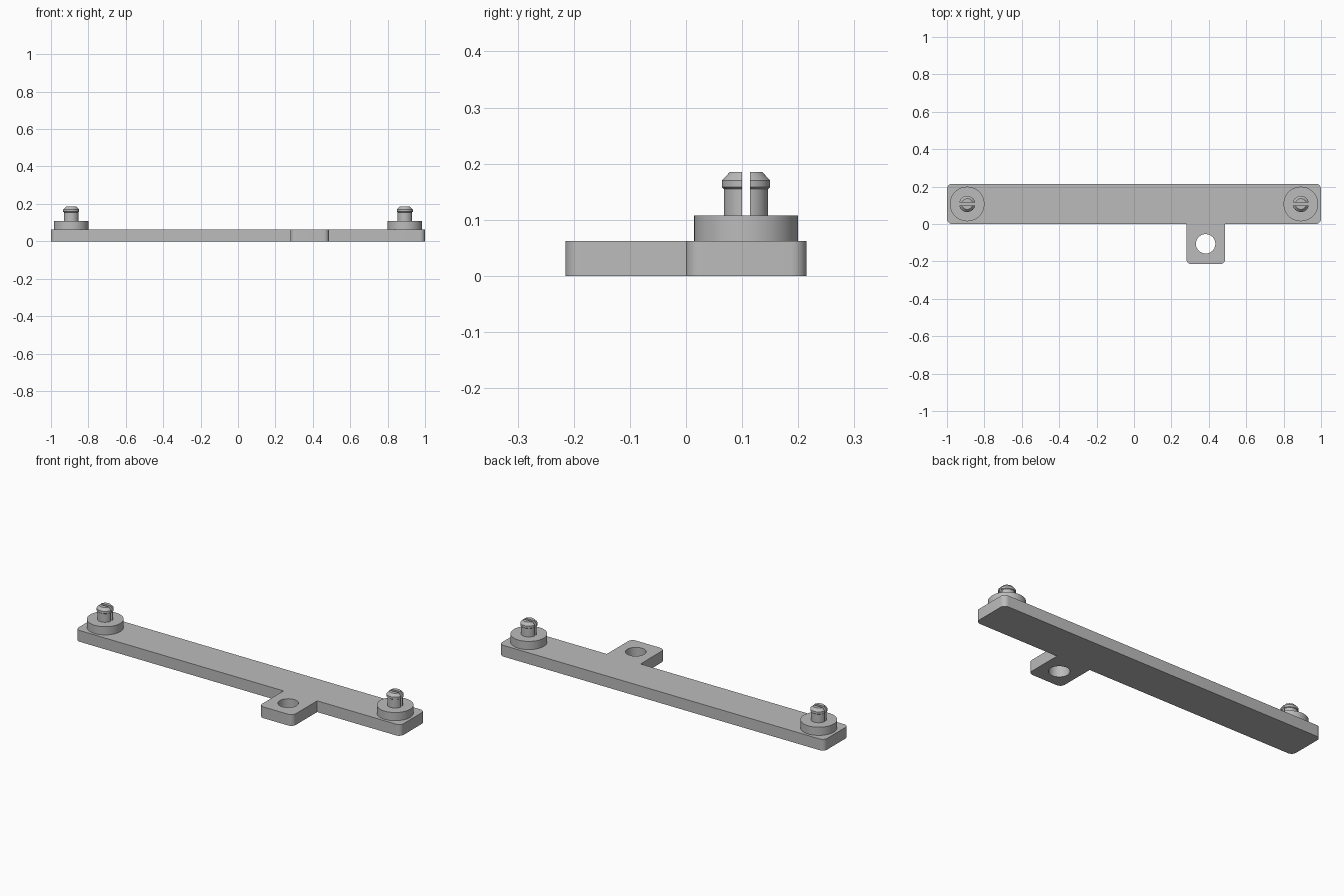
import bpy, bmesh, math

if "Cube" in bpy.data.objects:
    bpy.data.objects.remove(bpy.data.objects["Cube"])

PLATE_H, DISC_TOP, PIN_Y = 0.0625, 0.108, 0.107

grey = bpy.data.materials.new("light_grey")
grey.diffuse_color = (0.5, 0.5, 0.5, 1)
grey.use_nodes = True
grey.node_tree.nodes["Principled BSDF"].inputs["Base Color"].default_value = grey.diffuse_color


def finish(obj):
    obj.data.materials.clear()
    obj.data.materials.append(grey)
    bpy.ops.object.select_all(action='DESELECT')
    obj.select_set(True)
    bpy.context.view_layer.objects.active = obj
    bpy.ops.object.shade_smooth_by_angle(angle=math.radians(30))


def mesh_object(name, bm):
    bmesh.ops.recalc_face_normals(bm, faces=bm.faces)
    mesh = bpy.data.meshes.new(name)
    bm.to_mesh(mesh)
    bm.free()
    obj = bpy.data.objects.new(name, mesh)
    bpy.context.collection.objects.link(obj)
    finish(obj)
    return obj


def rounded(corners, steps=8):
    """Outline from (x, y, radius) right-angled corners; radius 0 stays sharp."""
    pts = []
    n = len(corners)
    for i, (x, y, r) in enumerate(corners):
        if r == 0:
            pts.append((x, y))
            continue
        dirs = []
        for qx, qy, _ in (corners[i - 1], corners[(i + 1) % n]):
            d = math.hypot(qx - x, qy - y)
            dirs.append(((qx - x) / d, (qy - y) / d))
        (ax, ay), (bx, by) = dirs
        for k in range(steps + 1):
            t = math.pi / 2 * k / steps
            u, v = r * (1 - math.sin(t)), r * (1 - math.cos(t))
            pts.append((x + ax * u + bx * v, y + ay * u + by * v))
    return pts


# Flat bar with side tab and round screw hole
R = 0.028
outline = rounded([(-1, 0, R), (0.28, 0, 0), (0.28, -0.215, R), (0.487, -0.215, R),
                   (0.487, 0, 0), (1, 0, R), (1, 0.215, R), (-1, 0.215, R)])
hole = [(0.383 + 0.052 * math.cos(2 * math.pi * k / 48),
         -0.106 + 0.052 * math.sin(2 * math.pi * k / 48)) for k in range(48)]
curve = bpy.data.curves.new("plate_outline", 'CURVE')
curve.dimensions = '2D'
curve.fill_mode = 'BOTH'
curve.extrude = PLATE_H / 2
for pts in (outline, hole):
    spline = curve.splines.new('POLY')
    spline.points.add(len(pts) - 1)
    for p, (x, y) in zip(spline.points, pts):
        p.co = (x, y, 0, 1)
    spline.use_cyclic_u = True
helper = bpy.data.objects.new("plate_outline", curve)
bpy.context.collection.objects.link(helper)
bpy.context.view_layer.update()
flat = bpy.data.meshes.new_from_object(helper.evaluated_get(bpy.context.evaluated_depsgraph_get()))
bpy.data.objects.remove(helper)
bm = bmesh.new()
bm.from_mesh(flat)
bmesh.ops.remove_doubles(bm, verts=bm.verts, dist=1e-5)
bmesh.ops.translate(bm, verts=bm.verts, vec=(0, 0, PLATE_H / 2))
mesh_object("mounting_bar", bm)


def shoulder_disc(name, x):
    bm = bmesh.new()
    bmesh.ops.create_cone(bm, cap_ends=True, segments=64, radius1=0.0925, radius2=0.0925,
                          depth=DISC_TOP - PLATE_H)
    bmesh.ops.translate(bm, verts=bm.verts, vec=(x, PIN_Y, (DISC_TOP + PLATE_H) / 2))
    mesh_object(name, bm)


def pin_half(name, x, side, steps=28, gap=0.0073):
    """Half of a split snap pin: barbed profile swept round to the slot faces."""
    profile = [(0.0395, DISC_TOP), (0.0395, 0.155), (0.043, 0.158),
               (0.043, 0.170), (0.029, 0.185)]
    bm = bmesh.new()
    rows = []
    for r, z in profile:
        a = math.asin(gap / r)
        row = []
        for k in range(steps + 1):
            t = a + (math.pi - 2 * a) * k / steps
            row.append(bm.verts.new((x + r * math.cos(t), PIN_Y + side * r * math.sin(t), z)))
        rows.append(row)
    for lo, hi in zip(rows, rows[1:]):
        for k in range(steps):
            bm.faces.new((lo[k], lo[k + 1], hi[k + 1], hi[k]))
    bm.faces.new(rows[0])
    bm.faces.new(rows[-1])
    # Slot wall
    bm.faces.new([row[0] for row in rows] + [row[-1] for row in reversed(rows)])
    mesh_object(name, bm)


# Shoulder discs and split snap pins at both ends
for label, x in (("left", -0.892), ("right", 0.892)):
    shoulder_disc(label + "_shoulder_disc", x)
    pin_half(label + "_pin_front_half", x, -1)
    pin_half(label + "_pin_back_half", x, 1)
